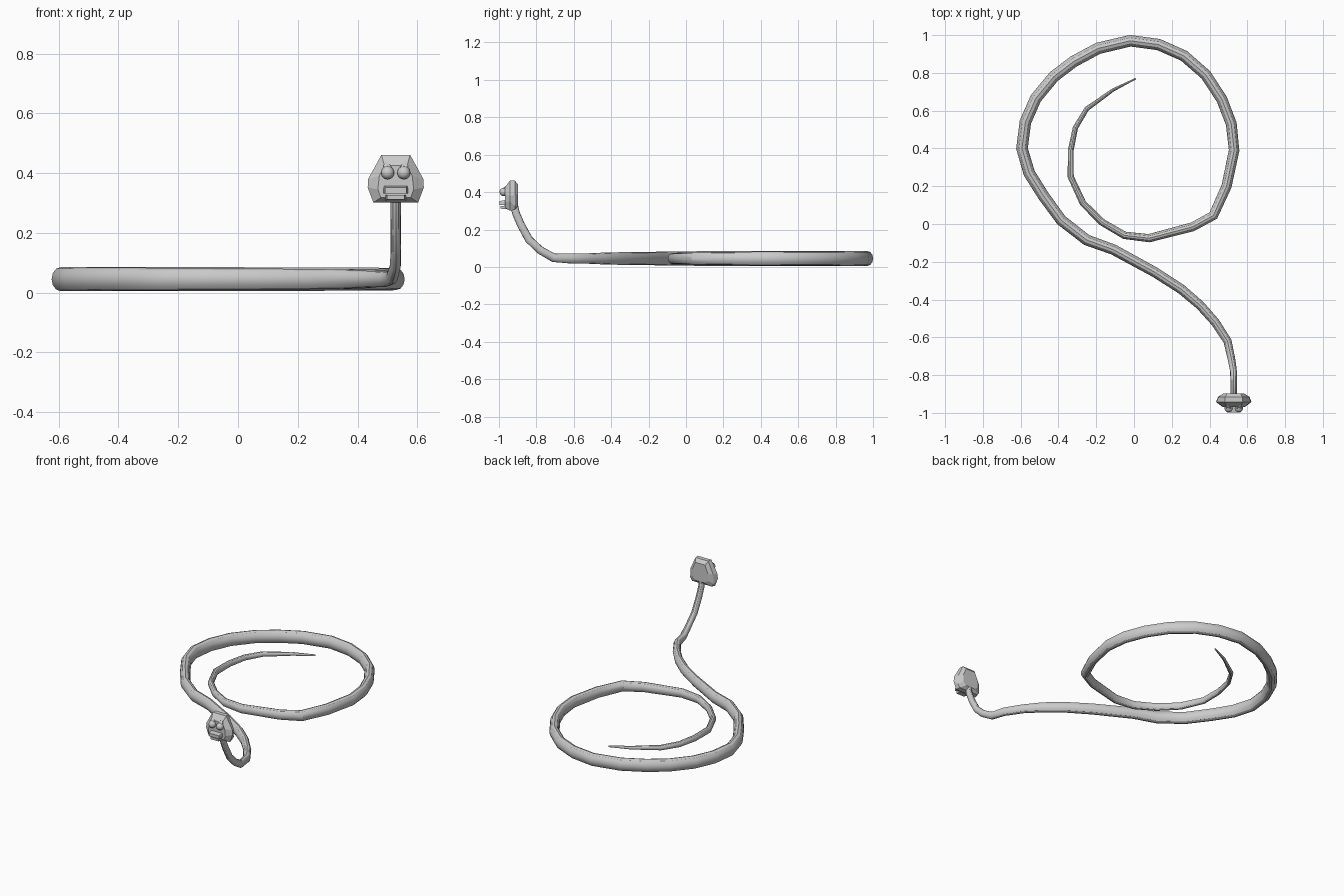
import bpy, bmesh, math
from mathutils import Vector

if "Cube" in bpy.data.objects:
    bpy.data.objects.remove(bpy.data.objects["Cube"])

CX = 0.528  # head centre line


def finish(bm, name, angle=None):
    bmesh.ops.recalc_face_normals(bm, faces=bm.faces)
    me = bpy.data.meshes.new(name)
    bm.to_mesh(me)
    bm.free()
    ob = bpy.data.objects.new(name, me)
    bpy.context.collection.objects.link(ob)
    if angle:
        bpy.context.view_layer.objects.active = ob
        ob.select_set(True)
        bpy.ops.object.shade_smooth_by_angle(angle=math.radians(angle))
        ob.select_set(False)
    return ob


def loft(name, rings, angle=None):
    """Skin a list of equal-length point rings and cap both ends."""
    bm = bmesh.new()
    vs = [[bm.verts.new(p) for p in r] for r in rings]
    n = len(vs[0])
    for a, b in zip(vs, vs[1:]):
        for i in range(n):
            j = (i + 1) % n
            bm.faces.new((a[i], a[j], b[j], b[i]))
    bm.faces.new(vs[0])
    bm.faces.new(vs[-1])
    return finish(bm, name, angle)


# Body: elliptical section swept from tail tip to head
flat = [(.01, .77), (-.11, .71), (-.25, .61), (-.31, .51), (-.335, .39), (-.335, .25),
        (-.27, .11), (-.17, .01), (-.05, -.06), (.08, -.075), (.31, -.015), (.42, .045),
        (.49, .2), (.53, .39), (.515, .53), (.465, .66), (.38, .79), (.265, .89),
        (.13, .95), (-.02, .97), (-.19, .93), (-.32, .86), (-.425, .78), (-.52, .665),
        (-.575, .54), (-.593, .4), (-.555, .27), (-.48, .15), (-.385, .02), (-.25, -.085),
        (-.11, -.135), (.11, -.255), (.25, -.345), (.35, -.43), (.43, -.52), (.495, -.62)]
path = [Vector((x, y, .045)) for x, y in flat]
path += [Vector(p) for p in [(.515, -.71, .05), (.527, -.78, .09), (CX, -.84, .147),
                             (CX, -.885, .23), (CX, -.91, .29), (CX, -.925, .36)]]
# radius keys: (path index, radius)
keys = [(0, .004), (2, .013), (8, .02), (11, .026), (14, .029), (20, .031), (26, .031),
        (29, .029), (32, .026), (35, .022), (37, .018), (41, .017)]


def radius(i):
    for (a, ra), (b, rb) in zip(keys, keys[1:]):
        if a <= i <= b:
            return ra + (rb - ra) * (i - a) / (b - a)


rings = []
for i, p in enumerate(path):
    t = (path[min(i + 1, len(path) - 1)] - path[max(i - 1, 0)]).normalized()
    side = Vector((-t.y, t.x, 0)).normalized()
    up = t.cross(side)
    r = radius(i)
    h = r * (1.3 if i < 34 else 1.2)
    rings.append([p + side * r * math.cos(k * math.pi / 6) + up * h * math.sin(k * math.pi / 6)
                  for k in range(12)])
loft("body", rings, 32)


# Head: faceted outline lofted front to back
def outline(y, half):
    pts = half + [(-x, z) for x, z in reversed(half)]
    return [(CX + x, y, z) for x, z in pts]


loft("head", [
    outline(-.897, [(.035, .325), (.055, .345), (.055, .39), (.035, .44)]),
    outline(-.915, [(.07, .305), (.083, .325), (.08, .385), (.045, .461)]),
    outline(-.942, [(.075, .301), (.094, .352), (.092, .381), (.048, .461)]),
    outline(-.968, [(.05, .318), (.06, .345), (.055, .39), (.038, .425)])])

# Snout with a recessed lower lip
loft("snout", [
    outline(-.96, [(.042, .332), (.042, .336), (.042, .348), (.04, .358)]),
    outline(-.998, [(.036, .332), (.036, .336), (.036, .348), (.034, .352)])])
loft("lower_jaw", [
    outline(-.955, [(.034, .308), (.036, .312), (.036, .322), (.036, .328)]),
    outline(-.992, [(.027, .312), (.029, .314), (.029, .322), (.029, .326)])])

for s, tag in ((-1, "left"), (1, "right")):
    # Eye
    bm = bmesh.new()
    bmesh.ops.create_uvsphere(bm, u_segments=16, v_segments=10, radius=.022)
    bmesh.ops.translate(bm, verts=bm.verts, vec=(CX + s * .027, -.975, .401))
    finish(bm, tag + "_eye", 40)
    # Brow ridge: slanted wedge over the eye
    x = [CX + s * d for d in (.014, .042, .036, .026)]
    loft(tag + "_brow", [
        [(x[0], -.945, .42), (x[1], -.945, .42), (x[2], -.94, .448), (x[3], -.94, .44)],
        [(x[0], -.978, .42), (x[1], -.976, .42), (x[2], -.955, .442), (x[3], -.96, .435)]])
